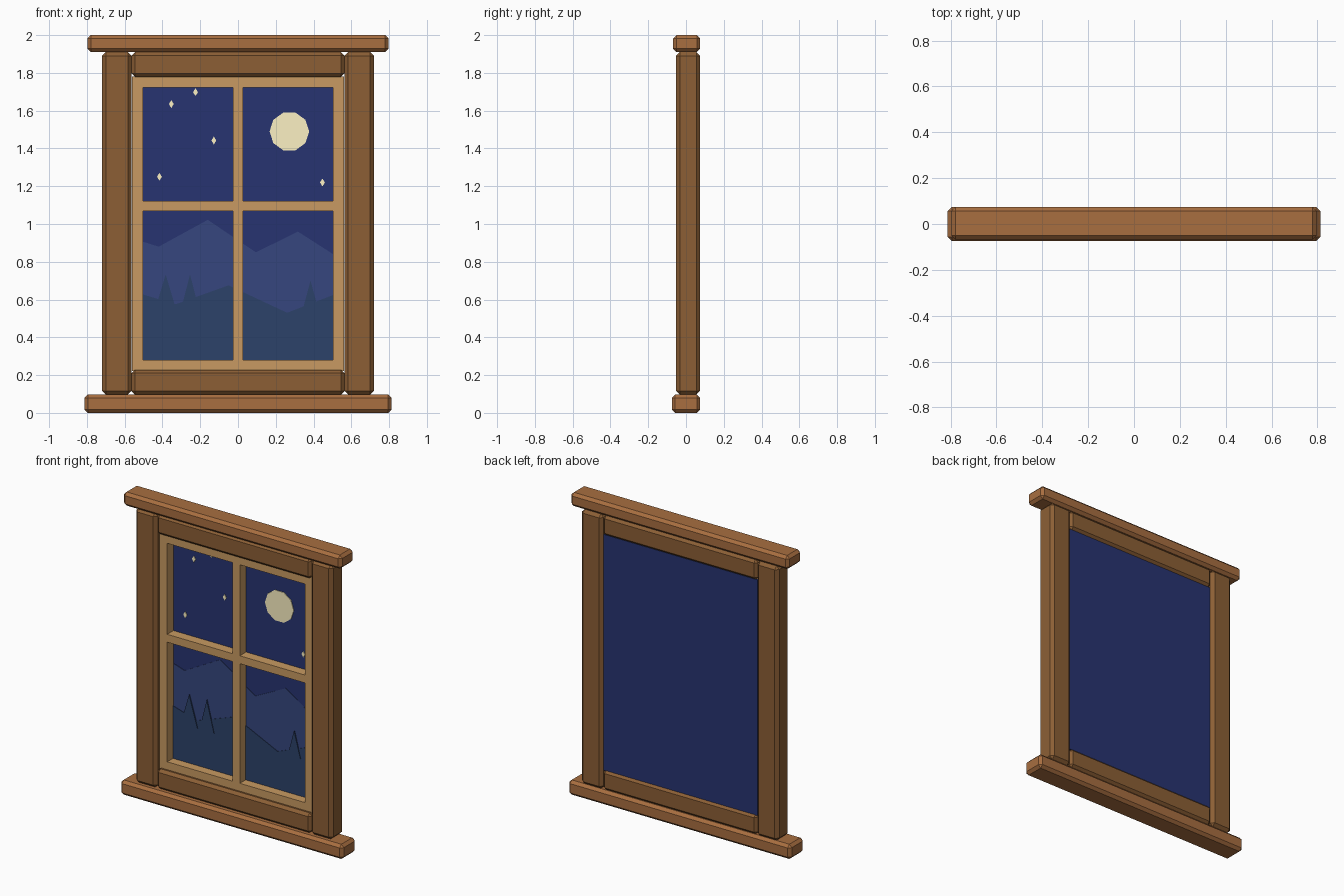
import bpy
from math import cos, sin, pi

if "Cube" in bpy.data.objects:
    bpy.data.objects.remove(bpy.data.objects["Cube"])


def material(name, rgb):
    """rgb as 0-255 display values, converted to linear."""
    m = bpy.data.materials.new(name)
    lin = [((c / 255 + 0.055) / 1.055) ** 2.4 for c in rgb]
    m.diffuse_color = (*lin, 1)
    m.use_nodes = True
    m.node_tree.nodes["Principled BSDF"].inputs["Base Color"].default_value = m.diffuse_color
    return m


LIGHT_WOOD = material("light_wood", (168, 110, 64))
DARK_WOOD = material("dark_wood", (140, 95, 53))
SASH_WOOD = material("sash_wood", (200, 154, 98))
SKY = material("night_sky", (39, 52, 113))
FAR = material("far_hills", (54, 70, 126))
NEAR = material("near_hills", (44, 66, 106))
GLOW = material("moonlight", (252, 241, 195))


def add_mesh(name, verts, faces, mat):
    me = bpy.data.meshes.new(name)
    me.from_pydata(verts, [], faces)
    me.materials.append(mat)
    ob = bpy.data.objects.new(name, me)
    bpy.context.collection.objects.link(ob)
    return ob


def box(name, x, y, z, mat, chamfer=0.0):
    verts = [(a, b, c) for a in x for b in y for c in z]
    faces = [(0, 1, 3, 2), (4, 6, 7, 5), (0, 4, 5, 1),
             (2, 3, 7, 6), (0, 2, 6, 4), (1, 5, 7, 3)]
    ob = add_mesh(name, verts, faces, mat)
    if chamfer:
        bev = ob.modifiers.new("chamfer", 'BEVEL')
        bev.width = chamfer
        bev.segments = 1
    return ob


def cutout(name, outline, front, back, mat):
    """Flat shape in the xz plane (counter-clockwise from the front), given thickness."""
    n = len(outline)
    verts = [(x, y, z) for y in (front, back) for x, z in outline]
    faces = [tuple(range(n)), tuple(reversed(range(n, 2 * n)))]
    faces += [(i, i + n, (i + 1) % n + n, (i + 1) % n) for i in range(n)]
    return add_mesh(name, verts, faces, mat)


# Outer frame
box("sill", (-0.813, 0.813), (-0.075, 0.075), (0, 0.097), LIGHT_WOOD, 0.018)
box("lintel", (-0.797, 0.797), (-0.068, 0.075), (1.91, 2.0), LIGHT_WOOD, 0.018)
for side, s in (("left", -1), ("right", 1)):
    box(side + "_post", sorted((s * 0.563, s * 0.72)), (-0.053, 0.075),
        (0.097, 1.91), DARK_WOOD, 0.02)
box("bottom_rail", (-0.563, 0.563), (-0.05, 0.07), (0.097, 0.228), DARK_WOOD, 0.018)
box("top_rail", (-0.563, 0.563), (-0.05, 0.07), (1.778, 1.91), DARK_WOOD, 0.018)

# Sash and glazing bars
SY = (-0.02, 0.045)
for side, s in (("left", -1), ("right", 1)):
    box(side + "_sash_stile", sorted((s * 0.503, s * 0.561)), SY, (0.222, 1.78), SASH_WOOD)
box("sash_bottom", (-0.503, 0.503), SY, (0.222, 0.28), SASH_WOOD)
box("sash_top", (-0.503, 0.503), SY, (1.723, 1.78), SASH_WOOD)
box("vertical_bar", (-0.0275, 0.0275), SY, (0.28, 1.723), SASH_WOOD)
for side, s in (("left", -1), ("right", 1)):
    box(side + "_cross_bar", sorted((s * 0.0275, s * 0.503)), SY, (1.07, 1.122), SASH_WOOD)

# Night scene behind the bars
box("sky_panel", (-0.562, 0.562), (0.046, 0.056), (0.222, 1.78), SKY)
for name, ridge, front, mat in (
    ("far_hills", [(-0.54, 0.918), (-0.42, 0.88), (-0.16, 1.022), (0.095, 0.85),
                   (0.317, 0.96), (0.54, 0.817)], 0.043, FAR),
    ("near_hills", [(-0.54, 0.638), (-0.33, 0.575), (-0.05, 0.675), (0.26, 0.53),
                    (0.54, 0.638)], 0.040, NEAR)):
    cutout(name, [(-0.54, 0.25), (0.54, 0.25)] + ridge[::-1], front, 0.047, mat)
for i, (x, top, half) in enumerate([(-0.383, 0.733, 0.062), (-0.254, 0.733, 0.053),
                                    (0.384, 0.70, 0.047)]):
    cutout(f"tree_{i + 1}", [(x - half, 0.525), (x + half, 0.525), (x, top)],
           0.036, 0.046, NEAR)

# Moon and stars
cutout("moon", [(0.272 + 0.105 * cos(k * pi / 5), 1.49 + 0.105 * sin(k * pi / 5))
                for k in range(10)], 0.042, 0.047, GLOW)
for i, (x, z) in enumerate([(-0.353, 1.635), (-0.225, 1.698), (-0.128, 1.442),
                            (-0.416, 1.25), (0.447, 1.22)]):
    cutout(f"star_{i + 1}", [(x - 0.013, z), (x, z - 0.021), (x + 0.013, z), (x, z + 0.021)],
           0.042, 0.047, GLOW)
